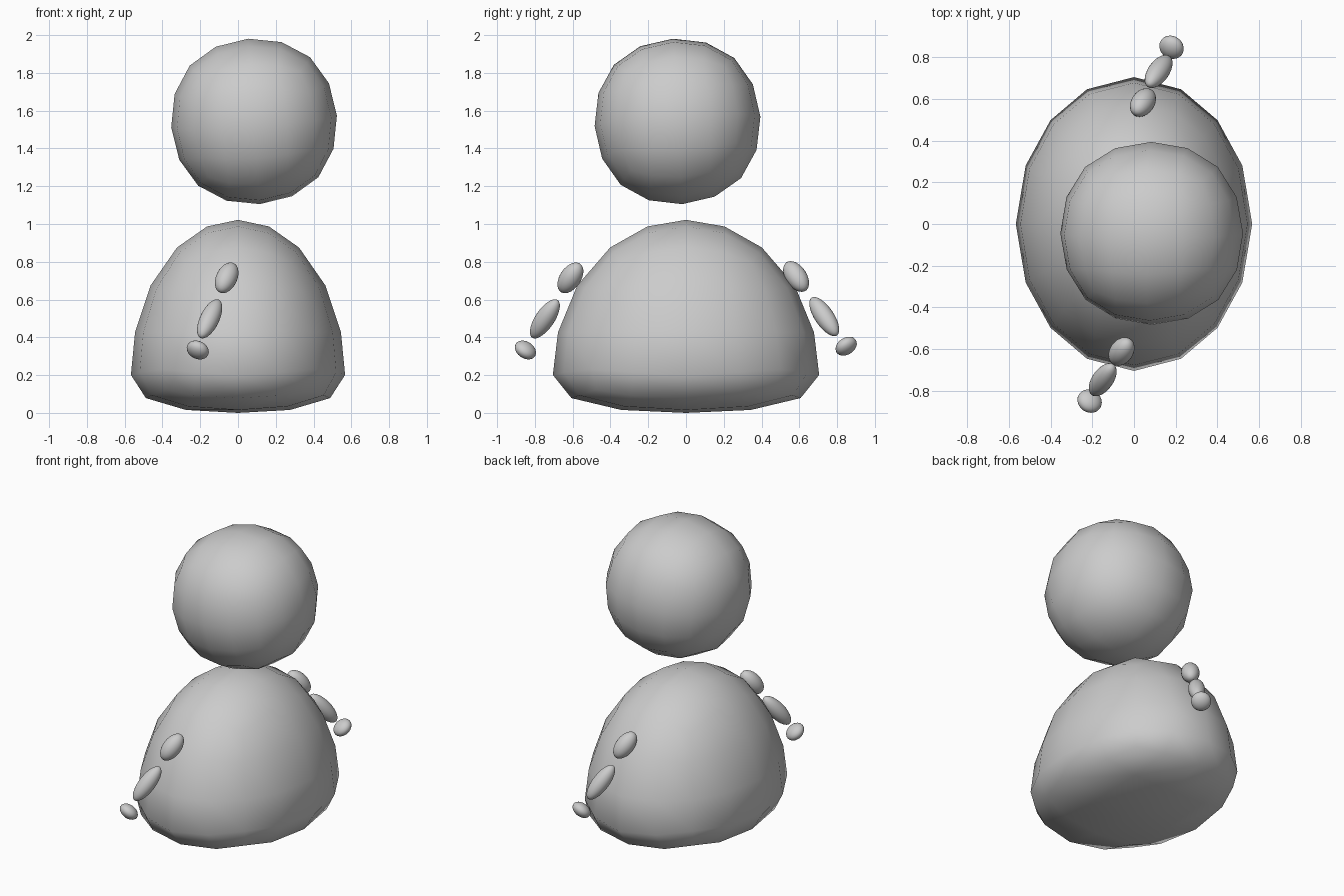
import bpy, math
from mathutils import Vector, Matrix

if "Cube" in bpy.data.objects:
    bpy.data.objects.remove(bpy.data.objects["Cube"])


def finish(name):
    ob = bpy.context.object
    ob.name = ob.data.name = name
    bpy.ops.object.shade_smooth()
    return ob


def rounded_cube(name, half):
    # cube rounded by two applied subdivision levels
    bpy.ops.mesh.primitive_cube_add(size=2 * half)
    mod = bpy.context.object.modifiers.new("round", 'SUBSURF')
    mod.levels = mod.render_levels = 2
    bpy.ops.object.modifier_apply(modifier=mod.name)
    return finish(name)


def lerp_table(t, table):
    for (a, b), (c, d) in zip(table, table[1:]):
        if t <= c:
            return b + (d - b) * (t - a) / (c - a)
    return table[-1][1]


# Head: slightly tilted rounded cube
head = rounded_cube("head", 0.5236)
head.location = (0.085, -0.045, 1.543)
head.rotation_euler = (math.radians(3.2), math.radians(-4), 0)

# Body: domed top, flattened underside, widest at z = 0.2
RX, RY, WAIST, TOP = 0.567, 0.705, 0.2, 1.022
ANGLES = [(0, 0), (23.2, 16.9), (45, 34.7), (66.8, 54.7), (90, 74),
          (113.2, 90), (135, 123.4), (156.8, 155), (180, 180)]
body = rounded_cube("body", 1)
for v in body.data.vertices:
    d = v.co.normalized()
    t = math.degrees(math.acos(max(-1, min(1, d.z))))
    phi = math.radians(lerp_table(t, ANGLES))
    s, c = max(0, math.sin(phi)), math.cos(phi)
    if c >= 0:
        r, z = s, WAIST + (TOP - WAIST) * c
    else:
        r, z = s ** 0.833, WAIST * (1 - (-c) ** 0.833)
    az = math.atan2(d.y, d.x)
    v.co = (RX * r * math.cos(az), RY * r * math.sin(az), z)

# Arms: two long beads and a flattened hand, all aligned to the arm direction
SIZES = {"upper_arm": (0.056, 0.095), "forearm": (0.051, 0.128), "hand": (0.061, 0.041)}
CENTRES = {
    "front": [(-0.06, -0.612, 0.715), (-0.15, -0.747, 0.498), (-0.213, -0.85, 0.333)],
    "back": [(0.043, 0.583, 0.722), (0.118, 0.732, 0.51), (0.18, 0.848, 0.353)],
}
for side, sign in (("front", 1), ("back", -1)):
    axis = Vector((0.37 * sign, 0.52 * sign, 0.77))
    turn = axis.to_track_quat('Z', 'Y').to_matrix().to_4x4()
    for (part, (b, a)), centre in zip(SIZES.items(), CENTRES[side]):
        bpy.ops.mesh.primitive_uv_sphere_add(segments=24, ring_count=14, radius=1)
        ob = finish(f"{side}_{part}")
        ob.data.transform(turn @ Matrix.Diagonal((b, b, a, 1)))
        ob.location = centre
